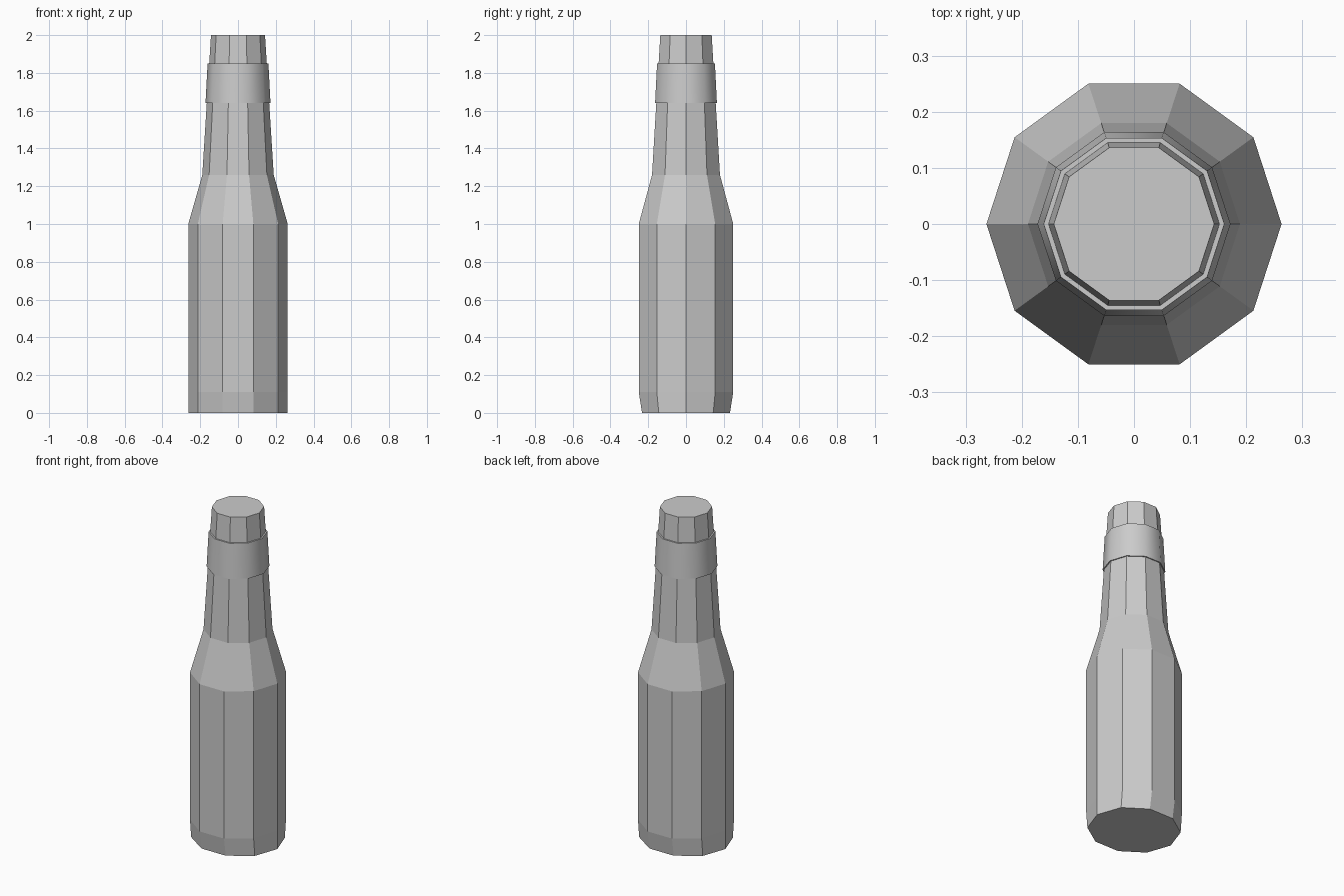
import bpy, bmesh
from math import cos, sin, pi

if "Cube" in bpy.data.objects:
    bpy.data.objects.remove(bpy.data.objects["Cube"])

SIDES = 10


def lathe(name, profile, closed=False):
    """Spin (radius, z, y_scale) rings into a ten-sided solid; closed makes a hollow band."""
    bm = bmesh.new()
    rings = [[bm.verts.new((r * cos(2 * pi * i / SIDES), r * ys * sin(2 * pi * i / SIDES), z))
              for i in range(SIDES)] for r, z, ys in profile]
    pairs = list(zip(rings, rings[1:]))
    if closed:
        pairs.append((rings[-1], rings[0]))
    else:
        bm.faces.new(rings[0][::-1])
        bm.faces.new(rings[-1])
    for a, b in pairs:
        for i in range(SIDES):
            j = (i + 1) % SIDES
            bm.faces.new((a[i], a[j], b[j], b[i]))
    bmesh.ops.recalc_face_normals(bm, faces=bm.faces)
    mesh = bpy.data.meshes.new(name)
    bm.to_mesh(mesh)
    bm.free()
    obj = bpy.data.objects.new(name, mesh)
    bpy.context.collection.objects.link(obj)
    return obj


# Bottle: base narrowed front to back, straight body, shoulder, tapering neck
lathe("bottle", [(0.263, 0, 0.93), (0.263, 0.11, 1), (0.263, 1.0, 1),
                 (0.189, 1.26, 1), (0.143, 2.0, 1)])

# Neck band: thin smooth-shaded collar around the neck
band = lathe("neck_band", [(0.172, 1.64, 1), (0.161, 1.85, 1),
                           (0.150, 1.85, 1), (0.162, 1.64, 1)], closed=True)
bpy.context.view_layer.objects.active = band
band.select_set(True)
bpy.ops.object.shade_smooth_by_angle(angle=pi / 4)
